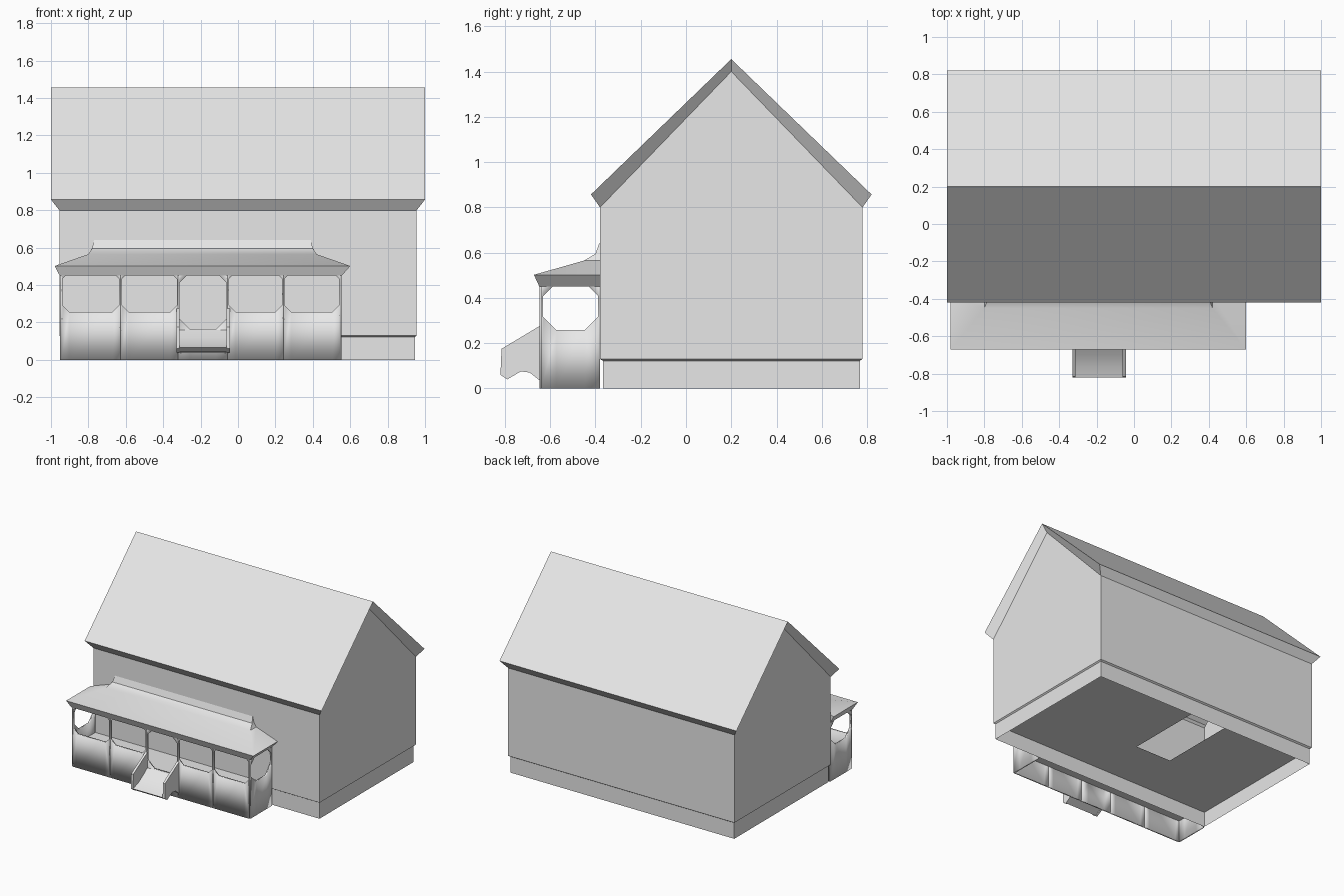
import bpy, bmesh, math

cube = bpy.data.objects.get("Cube")
if cube:
    bpy.data.objects.remove(cube, do_unlink=True)

GREY = (0.8, 0.8, 0.8, 1.0)
mat = bpy.data.materials.new("plain_grey")
mat.use_nodes = True
mat.diffuse_color = GREY
mat.node_tree.nodes["Principled BSDF"].inputs["Base Color"].default_value = GREY


def build(name, faces, thickness=0, angle=30):
    """Make an object from faces given as lists of points."""
    bm = bmesh.new()
    for f in faces:
        bm.faces.new([bm.verts.new(p) for p in f])
    bmesh.ops.remove_doubles(bm, verts=bm.verts, dist=0.0005)
    bmesh.ops.recalc_face_normals(bm, faces=bm.faces)
    mesh = bpy.data.meshes.new(name)
    bm.to_mesh(mesh)
    bm.free()
    mesh.materials.append(mat)
    obj = bpy.data.objects.new(name, mesh)
    bpy.context.collection.objects.link(obj)
    if thickness:
        mod = obj.modifiers.new("thickness", 'SOLIDIFY')
        mod.thickness = thickness
        mod.offset = 0
    bpy.ops.object.select_all(action='DESELECT')
    obj.select_set(True)
    bpy.context.view_layer.objects.active = obj
    bpy.ops.object.shade_smooth_by_angle(angle=math.radians(angle))
    return obj


def rect(x0, x1, y0, y1, z):
    return [(x0, y0, z), (x1, y0, z), (x1, y1, z), (x0, y1, z)]


def strips(a, b, closed=True):
    """Quads joining two matching point rows."""
    n = len(a)
    return [[a[i], a[(i + 1) % n], b[(i + 1) % n], b[i]]
            for i in range(n if closed else n - 1)]


def loft(rings):
    return [f for a, b in zip(rings, rings[1:]) for f in strips(a, b)]


def extrude_x(profile, x0, x1):
    a = [(x0, y, z) for y, z in profile]
    b = [(x1, y, z) for y, z in profile]
    return strips(a, b) + [a, b]


# House dimensions
WX, FRONT, BACK, MID = 0.955, -0.38, 0.78, 0.2
SKIRT, WALL_TOP = 0.13, 0.80

# Foundation skirt, open underneath
base = rect(-0.945, 0.945, -0.367, 0.768, 0)
base_top = [(x, y, SKIRT - 0.008) for x, y, z in base]
wall_low = rect(-WX, WX, FRONT, BACK, SKIRT)
build("foundation", loft([base, base_top, wall_low]))

# Ground floor with a stairwell opening
fz = SKIRT - 0.015
hole = rect(-0.3, 0.0, 0.03, 0.63, fz)
build("floor", strips([(x, y, fz) for x, y, z in base], hole))

# Walls with gable ends
wall_high = rect(-WX, WX, FRONT, BACK, WALL_TOP)
walls = strips(wall_low, wall_high)
for s in (-WX, WX):
    walls.append([(s, FRONT, WALL_TOP), (s, BACK, WALL_TOP), (s, MID, 1.40)])
build("walls", walls, angle=20)

# Main roof, with a flared soffit joining it to the walls
edge = [(-0.42, 0.857), (MID, 1.455), (0.82, 0.857)]
inner = [(FRONT, WALL_TOP), (MID, 1.40), (BACK, WALL_TOP)]
left, right = ([(s, y, z) for y, z in edge] for s in (-1, 1))
roof = strips(left, right, False)
for s, row in ((-1, left), (1, right)):
    roof += strips(row, [(s * WX, y, z) for y, z in inner], False)
for i in (0, 2):
    (ye, ze), (yi, zi) = edge[i], inner[i]
    roof.append([(-1, ye, ze), (1, ye, ze), (WX, yi, zi), (-WX, yi, zi)])
build("main_roof", roof, angle=20)

# Porch dimensions
PX0, PX1, PY = -0.945, 0.547, -0.64
RAIL, DECK, HEAD = 0.257, 0.165, 0.468


def octagon(u0, u1, z0, z1, c):
    return [(u0 + c, z0), (u1 - c, z0), (u1, z0 + c), (u1, z1 - c),
            (u1 - c, z1), (u0 + c, z1), (u0, z1 - c), (u0, z0 + c)]


def bay(u0, u1, sill, chamfer, post, place):
    """Panel with a chamfered opening between two thin posts."""
    hole = octagon(u0 + post, u1 - post, sill, HEAD, chamfer)
    outer = []
    for i, (u, z) in enumerate(hole):
        if i in (0, 1):
            z = 0
        elif i in (4, 5):
            z = 0.49
        else:
            u = u1 if i in (2, 3) else u0
        outer.append((u, z))
    corners = {1: (u1, 0), 3: (u1, 0.49), 5: (u0, 0.49), 7: (u0, 0)}
    faces = []
    for i in range(8):
        j = (i + 1) % 8
        loop = [outer[i]] + ([corners[i]] if i in corners else [])
        loop += [outer[j], hole[j], hole[i]]
        faces.append([place(u, z) for u, z in loop])
    return faces


# Porch front, bay by bay, then both ends
posts = [PX0, -0.628, -0.32, -0.055, 0.242, PX1]
for i, (a, b) in enumerate(zip(posts, posts[1:])):
    entry = i == 2
    build(f"porch_bay_{i + 1}",
          bay(a, b, DECK if entry else RAIL, 0.055 if entry else 0.035, 0.007,
              lambda u, z: (u, PY, z)), 0.014)
for name, x in (("right", PX0), ("left", PX1)):
    build(f"porch_end_{name}",
          bay(PY, FRONT, RAIL, 0.06, 0.008, lambda u, z: (x, u, z)), 0.014)
build("porch_deck", [rect(PX0, PX1, PY, FRONT, DECK - 0.005)])

# Porch roof: flared eave, hipped ends, sweep up into the wall
build("porch_roof", loft([
    rect(PX0 - 0.008, PX1 + 0.008, PY - 0.008, FRONT, 0.45),
    rect(-0.98, 0.6, -0.672, FRONT, 0.502),
    rect(-0.80, 0.42, -0.45, FRONT, 0.565),
    rect(-0.78, 0.40, -0.40, FRONT, 0.595),
    rect(-0.77, 0.39, -0.384, FRONT, 0.64)]), angle=25)
build("porch_ceiling", [rect(PX0, PX1, PY, FRONT, 0.475)])

# Entry steps: sloping trough between two cheeks
cheek = [(PY, 0.28), (-0.815, 0.175), (-0.82, 0.06), (-0.79, 0.04),
         (-0.73, 0.075), (-0.69, 0.07), (PY, 0.03)]
for name, x in (("right", -0.33), ("left", -0.062)):
    build(f"step_cheek_{name}", extrude_x(cheek, x, x + 0.018))
ramp = [(PY, DECK), (-0.70, 0.12), (-0.76, 0.085), (-0.82, 0.065),
        (-0.79, 0.042), (-0.73, 0.075), (-0.69, 0.07), (PY, 0.03)]
build("step_ramp", extrude_x(ramp, -0.315, -0.06))
